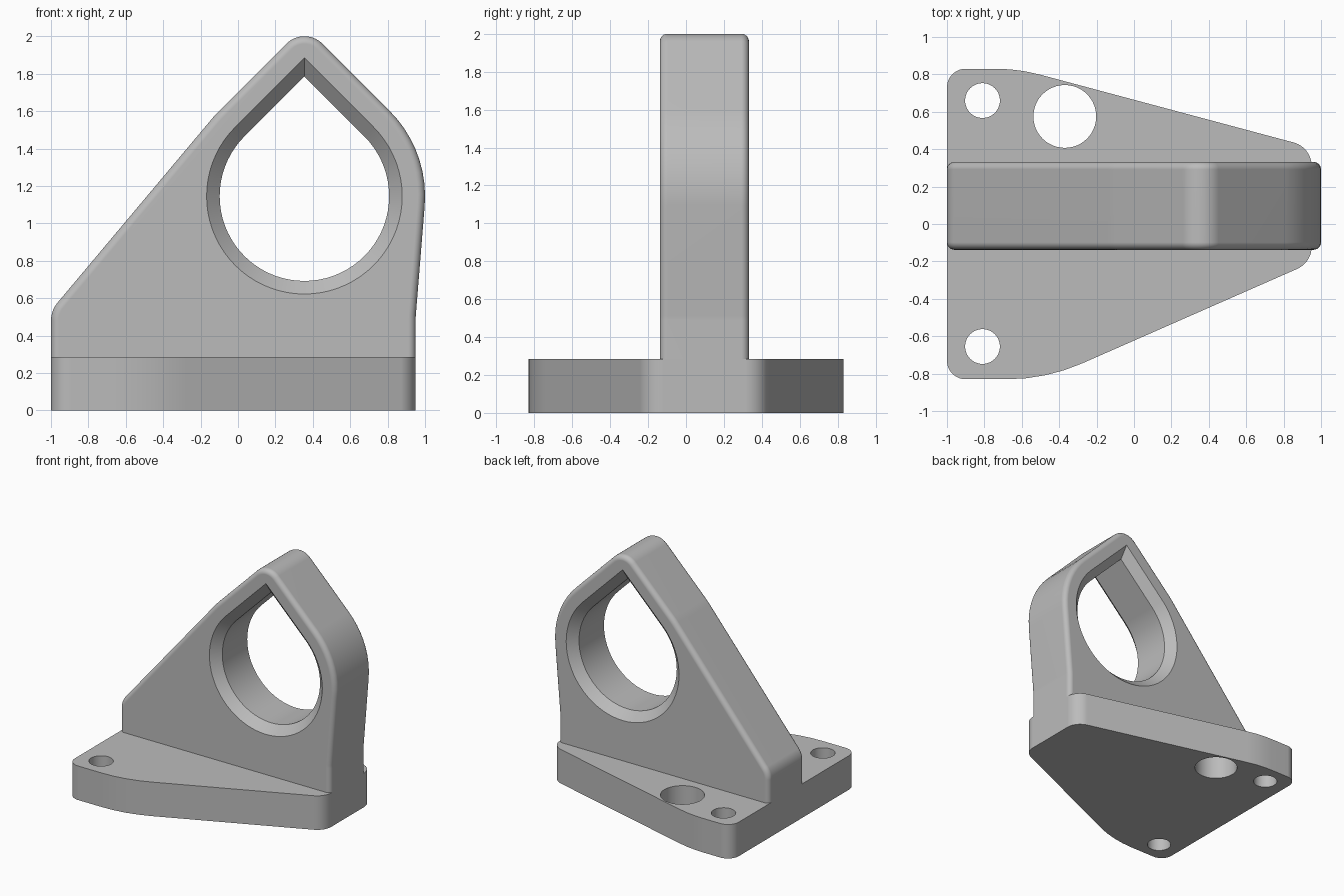
import bpy, bmesh, math
from mathutils import Vector

if "Cube" in bpy.data.objects:
    bpy.data.objects.remove(bpy.data.objects["Cube"])

grey = bpy.data.materials.new("plain grey")
grey.diffuse_color = (0.5, 0.5, 0.5, 1)
grey.use_nodes = True
grey.node_tree.nodes["Principled BSDF"].inputs["Base Color"].default_value = grey.diffuse_color


def rounded(corners, closed):
    """Outline through (x, y, radius) corners, each replaced by a tangent arc."""
    out, n = [], len(corners)
    for i, (x, y, r) in enumerate(corners):
        p = Vector((x, y))
        if r == 0 or (not closed and i in (0, n - 1)):
            out.append(p)
            continue
        u = (Vector(corners[i - 1][:2]) - p).normalized()
        v = (Vector(corners[(i + 1) % n][:2]) - p).normalized()
        half = u.angle(v) / 2
        centre = p + (u + v).normalized() * r / math.sin(half)
        start = p + u * r / math.tan(half) - centre
        end = p + v * r / math.tan(half) - centre
        sweep = math.atan2(start.x * end.y - start.y * end.x, start.dot(end))
        steps = max(3, math.ceil(abs(sweep) / math.radians(6)))
        for k in range(steps + 1):
            a = sweep * k / steps
            c, s = math.cos(a), math.sin(a)
            out.append(centre + Vector((start.x * c - start.y * s, start.x * s + start.y * c)))
    return out


def inset(path, d):
    """Shift an open clockwise path inward by d; the free ends slide sideways."""
    normals = []
    for a, b in zip(path, path[1:]):
        t = (b - a).normalized()
        normals.append(Vector((t.y, -t.x)))
    out = []
    for i, p in enumerate(path):
        m, n = normals[max(i - 1, 0)], normals[min(i, len(normals) - 1)]
        out.append(p + (m + n) * d / (1 + m.dot(n)))
    return out


def loft(name, rings):
    """Closed solid skinned through matching rings of 3D points."""
    bm = bmesh.new()
    loops = [[bm.verts.new(p) for p in ring] for ring in rings]
    n = len(loops[0])
    for a, b in zip(loops, loops[1:]):
        for i in range(n):
            j = (i + 1) % n
            bm.faces.new((a[i], a[j], b[j], b[i]))
    bm.faces.new(loops[0])
    bm.faces.new(loops[-1])
    bmesh.ops.recalc_face_normals(bm, faces=bm.faces)
    mesh = bpy.data.meshes.new(name)
    bm.to_mesh(mesh)
    bm.free()
    mesh.materials.append(grey)
    obj = bpy.data.objects.new(name, mesh)
    bpy.context.collection.objects.link(obj)
    return obj


def activate(obj):
    bpy.ops.object.select_all(action='DESELECT')
    obj.select_set(True)
    bpy.context.view_layer.objects.active = obj


def cut(obj, cutter):
    mod = obj.modifiers.new("cut", 'BOOLEAN')
    mod.operation, mod.solver, mod.object = 'DIFFERENCE', 'EXACT', cutter
    activate(obj)
    bpy.ops.object.modifier_apply(modifier=mod.name)
    bpy.data.objects.remove(cutter)


def finish(obj):
    activate(obj)
    bpy.ops.object.shade_smooth_by_angle(angle=math.radians(30))
    mod = obj.modifiers.new("flat face normals", 'WEIGHTED_NORMAL')
    mod.keep_sharp = True


# Base plate with three bolt holes
TOP = 0.285
outline = rounded([(-1, -0.83, 0.1), (-0.47, -0.83, 1.0), (0.95, -0.206, 0.13),
                   (0.95, 0.41, 0.13), (-0.62, 0.83, 0.9), (-1, 0.83, 0.1)], True)
base = loft("base_plate", [[(p.x, p.y, z) for p in outline] for z in (0, TOP)])
for x, y, r in ((-0.81, 0.66, 0.093), (-0.81, -0.655, 0.093), (-0.37, 0.575, 0.168)):
    circle = [(x + r * math.cos(k * math.tau / 48), y + r * math.sin(k * math.tau / 48))
              for k in range(48)]
    cut(base, loft("hole_cutter", [[(a, b, z) for a, b in circle] for z in (-0.1, 0.5)]))
finish(base)

# Upright web with softly rounded outer edges
FRONT, BACK, SOFT = -0.138, 0.332, 0.04
profile = rounded([(-1, TOP, 0), (-1, 0.534, 0.15), (-0.121, 1.581, 0.645),
                   (0.355, 2.057, 0.137), (1.022, 1.39, 0.645),
                   (0.95, 0.5, 0.3), (0.95, TOP, 0)], False)
levels = [(SOFT * (1 - math.cos(a)), SOFT * (1 - math.sin(a)))
          for a in (math.radians(15 * k) for k in range(7))]
sections = [(FRONT + dy, d) for dy, d in levels]
sections += [(BACK - dy, d) for dy, d in reversed(levels)]
upright = loft("upright_web", [[(p.x, y, p.y) for p in inset(profile, d)]
                               for y, d in sections])

# Teardrop opening, chamfered on both faces
R, C = 0.453, 0.07


def teardrop(r, y):
    pts = [(0.355, y, 1.145 + r * math.sqrt(2))]
    for k in range(55):
        a = math.radians(135 + 5 * k)
        pts.append((0.355 + r * math.cos(a), y, 1.145 + r * math.sin(a)))
    return pts


cut(upright, loft("teardrop_cutter", [
    teardrop(R + C + 0.05, FRONT - 0.05), teardrop(R, FRONT + C),
    teardrop(R, BACK - C), teardrop(R + C + 0.05, BACK + 0.05)]))
finish(upright)
